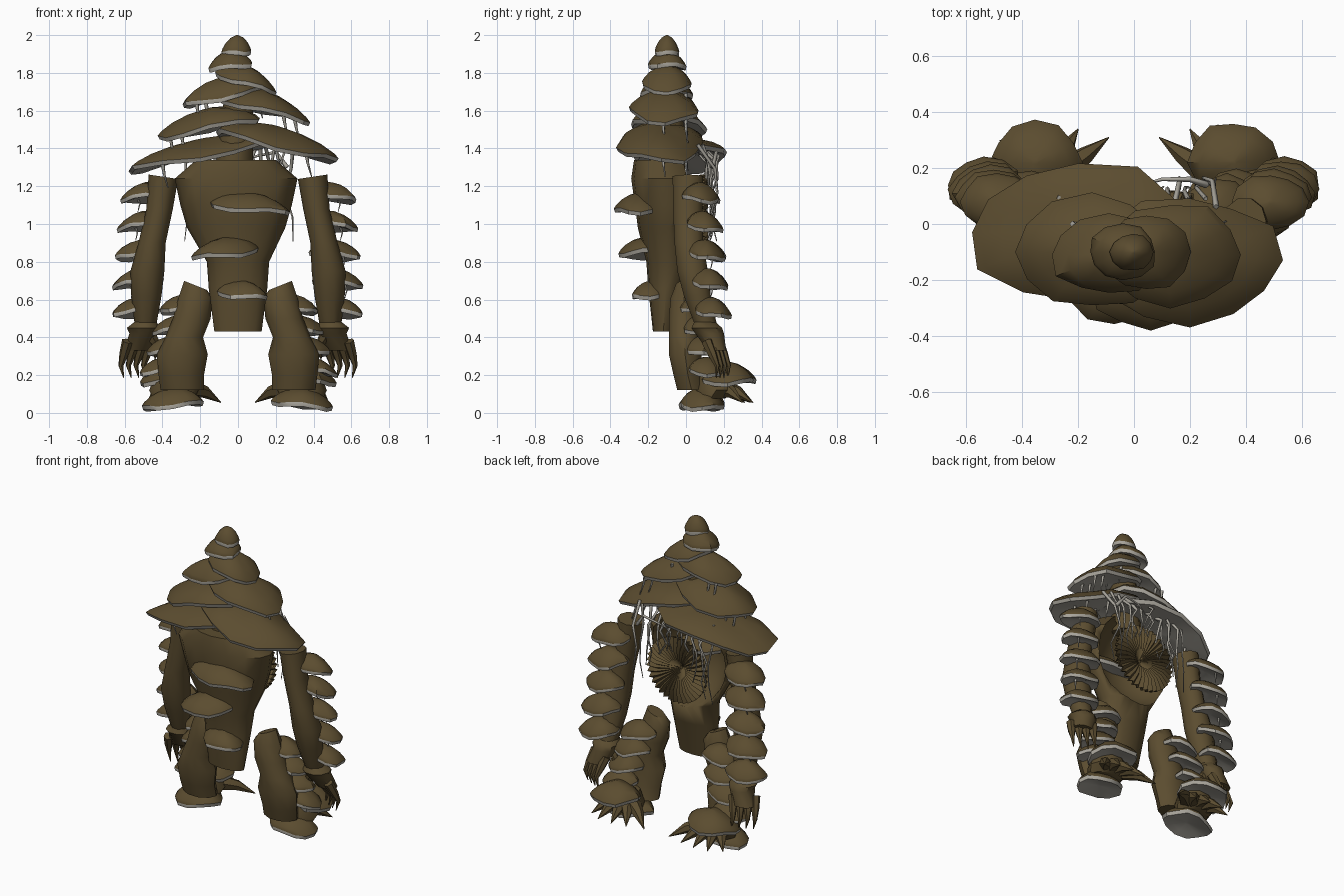
import bpy, bmesh, math, random
from mathutils import Vector

random.seed(4)
old = bpy.data.objects.get("Cube")
if old:
    bpy.data.objects.remove(old)


def material(name, rgb):
    m = bpy.data.materials.new(name)
    m.use_nodes = True
    m.diffuse_color = (*rgb, 1)
    m.node_tree.nodes["Principled BSDF"].inputs["Base Color"].default_value = (*rgb, 1)
    return m


BROWN = material("bark brown", (0.105, 0.073, 0.029))
GREY = material("pale grey", (0.39, 0.37, 0.325))


def finish(name, bm, angle=40):
    bmesh.ops.recalc_face_normals(bm, faces=bm.faces)
    me = bpy.data.meshes.new(name)
    bm.to_mesh(me)
    bm.free()
    me.materials.append(BROWN)
    me.materials.append(GREY)
    ob = bpy.data.objects.new(name, me)
    bpy.context.collection.objects.link(ob)
    bpy.ops.object.select_all(action='DESELECT')
    ob.select_set(True)
    bpy.context.view_layer.objects.active = ob
    bpy.ops.object.shade_smooth_by_angle(angle=math.radians(angle))
    return ob


def skin(bm, rings, mats=None):
    """Join successive vertex rings with quads and close both ends."""
    for k, (a, b) in enumerate(zip(rings, rings[1:])):
        for i in range(len(a)):
            j = (i + 1) % len(a)
            f = bm.faces.new((a[i], a[j], b[j], b[i]))
            f.material_index = mats[k] if mats else 0
    for k, r in ((0, rings[0]), (-1, rings[-1])):
        f = bm.faces.new(r)
        f.material_index = mats[k] if mats else 0


def loft(name, sections, n=12, tilt=0):
    """Sections are (z, x, y, half width, half depth); tilt slants the first one."""
    bm = bmesh.new()
    rings = []
    for k, (z, x, y, rx, ry) in enumerate(sections):
        slant = 0 if k else tilt
        ring = []
        for i in range(n):
            a = 2 * math.pi * i / n
            dx = rx * math.cos(a)
            ring.append(bm.verts.new((x + dx, y + ry * math.sin(a), z + slant * dx)))
        rings.append(ring)
    skin(bm, rings)
    return finish(name, bm)


def cap(name, x, y, z, rx, ry, h, slope=0, slope_y=0, rim=0.022, n=12):
    """Domed bracket with a grey rim and underside; slopes shear it sideways."""
    bm = bmesh.new()
    wobble = [random.uniform(0.9, 1.05) for _ in range(n)]
    phase = random.uniform(0, 6)
    profile = ((0.07, h), (0.42, h * 0.84), (0.72, h * 0.55), (0.92, h * 0.22), (1, 0),
               (0.96, -rim), (0.6, -rim * 0.5), (0.1, 0))
    rings = []
    for s, dz in profile:
        ring = []
        for i in range(n):
            a = 2 * math.pi * i / n
            dx, dy = rx * s * wobble[i] * math.cos(a), ry * s * wobble[i] * math.sin(a)
            wave = 0.07 * min(rx, ry) * s * math.sin(3 * a + phase)
            ring.append(bm.verts.new((x + dx, y + dy, z + dz + wave + slope * dx + slope_y * dy)))
        rings.append(ring)
    skin(bm, rings, (0, 0, 0, 0, 1, 1, 1, 1))
    return finish(name, bm)


def spike(name, points, radius, n=6):
    """Tapered claw that follows a path."""
    bm = bmesh.new()
    pts = [Vector(p) for p in points]
    rings = []
    for k, p in enumerate(pts):
        d = (pts[min(k + 1, len(pts) - 1)] - pts[max(k - 1, 0)]).normalized()
        u = d.orthogonal().normalized()
        v = d.cross(u)
        r = max(radius * (1 - (k / (len(pts) - 1)) ** 1.5), 0.002)
        rings.append([bm.verts.new(p + r * (math.cos(2 * math.pi * i / n) * u
                                            + math.sin(2 * math.pi * i / n) * v)) for i in range(n)])
    skin(bm, rings)
    return finish(name, bm)


# Torso, hollowed at the back
torso = loft("torso", [(0.43, 0, -0.12, 0.125, 0.055), (0.66, 0, -0.105, 0.155, 0.095),
                       (0.8, 0, -0.09, 0.165, 0.12), (0.98, -0.01, -0.09, 0.26, 0.165),
                       (1.1, -0.01, -0.095, 0.295, 0.175), (1.24, -0.01, -0.11, 0.325, 0.18),
                       (1.34, -0.01, -0.12, 0.21, 0.155)], 16)
bm = bmesh.new()
bmesh.ops.create_uvsphere(bm, u_segments=20, v_segments=12, radius=1)
for v in bm.verts:
    v.co = (v.co.x * 0.29 - 0.01, v.co.y * 0.32 + 0.1, v.co.z * 0.32 + 1.09)
hollow = finish("hollow_cutter", bm)
hollow.hide_render = True
hollow.hide_set(True)
cut = torso.modifiers.new("hollow", 'BOOLEAN')
cut.operation = 'DIFFERENCE'
cut.object = hollow

# Pleated gill disc, set proud of the hollow
bm = bmesh.new()
rings = []
for r, y in ((0.01, 0.05), (0.07, 0.09), (0.14, 0.11), (0.213, 0.095), (0.205, 0.075), (0.01, 0.0)):
    ring = []
    for i in range(72):
        a = 2 * math.pi * i / 72
        pleat = 0.07 * r if i % 2 else -0.07 * r
        ring.append(bm.verts.new((r * math.cos(a), y + pleat, 1.05 + r * math.sin(a))))
    rings.append(ring)
skin(bm, rings)
finish("gill_disc", bm, 20)

# Head column and stacked caps
loft("neck", [(1.3, -0.02, -0.1, 0.1, 0.1), (1.6, 0, -0.1, 0.08, 0.09), (1.9, -0.01, -0.1, 0.05, 0.05)], 10)
for i, c in enumerate([
        (-0.005, -0.1, 1.915, 0.08, 0.07, 0.085, 0.0), (-0.04, -0.1, 1.84, 0.125, 0.1, 0.08, 0.1),
        (0.045, -0.1, 1.75, 0.16, 0.14, 0.09, -0.28), (-0.09, -0.11, 1.675, 0.215, 0.15, 0.1, 0.2),
        (0.13, -0.11, 1.61, 0.26, 0.19, 0.1, -0.25), (-0.15, -0.1, 1.515, 0.29, 0.21, 0.1, 0.2),
        (0.2, -0.13, 1.42, 0.33, 0.235, 0.1, -0.24), (-0.2, -0.03, 1.365, 0.41, 0.26, 0.085, 0.2)]):
    cap(f"head_cap_{i + 1}", *c)

# Brackets on the front of the torso
cap("chest_bracket", 0.06, -0.24, 1.09, 0.23, 0.135, 0.08, -0.08, 0.05)
cap("belly_bracket", -0.07, -0.225, 0.85, 0.185, 0.13, 0.08, 0.08, 0.05)
cap("waist_bracket", 0.03, -0.19, 0.63, 0.135, 0.1, 0.07, -0.05, 0.05)

for side, s in (("left", 1), ("right", -1)):
    # Arm and hand
    loft(side + "_arm", [(z, s * x, y, rx, ry) for z, x, y, rx, ry in (
        (1.25, 0.395, 0.01, 0.078, 0.085), (1.08, 0.415, 0.01, 0.07, 0.082),
        (0.9, 0.455, 0.015, 0.072, 0.08), (0.75, 0.48, 0.035, 0.09, 0.085),
        (0.62, 0.485, 0.06, 0.08, 0.075), (0.45, 0.49, 0.11, 0.055, 0.06))], 10, s * 0.15)
    loft(side + "_hand", [(z, s * x, y, rx, ry) for z, x, y, rx, ry in (
        (0.48, 0.49, 0.1, 0.06, 0.06), (0.45, 0.5, 0.11, 0.088, 0.085),
        (0.42, 0.5, 0.125, 0.075, 0.08), (0.33, 0.535, 0.165, 0.07, 0.05))], 10)
    for i in range(4):
        x, y = 0.475 + 0.04 * i, 0.2 - 0.02 * i
        spike(f"{side}_finger_{i + 1}", [(s * (x - 0.01), y - 0.03, 0.38), (s * (x + 0.01), y, 0.31),
                                        (s * (x + 0.025), y + 0.025, 0.25),
                                        (s * (x + 0.01), y + 0.02, 0.185)], 0.03)
    spike(side + "_thumb", [(s * 0.47, 0.11, 0.42), (s * 0.43, 0.12, 0.36), (s * 0.44, 0.15, 0.28)], 0.035)

    # Brackets down the arm
    for i in range(5):
        cap(f"{side}_arm_bracket_{i + 1}", s * (0.49 + 0.012 * i), 0.08 + 0.015 * i,
            1.145 - 0.152 * i, 0.135, 0.1, 0.075, -s * 0.1, -0.15, 0.02)

    # Leg
    loft(side + "_leg", [(z, s * x, y, rx, ry) for z, x, y, rx, ry in (
        (0.675, 0.225, -0.01, 0.06, 0.045), (0.61, 0.225, -0.01, 0.09, 0.075),
        (0.5, 0.245, -0.01, 0.1, 0.085), (0.4, 0.285, -0.01, 0.1, 0.085),
        (0.31, 0.295, -0.005, 0.135, 0.09), (0.2, 0.3, 0.01, 0.12, 0.08),
        (0.12, 0.295, 0.03, 0.115, 0.08))], 10, s * 0.4)
    # Brackets down the back of the leg
    for i in range(4):
        cap(f"{side}_leg_bracket_{i + 1}", s * (0.3 + 0.033 * i), 0.065 + 0.015 * i,
            0.555 - 0.11 * i, 0.125, 0.1, 0.07, -s * 0.12, -0.1, 0.02)
    # Foot
    cap(side + "_foot_bracket", s * 0.355, 0.22, 0.18, 0.165, 0.15, 0.09, -s * 0.08, 0.03)
    cap(side + "_foot", s * 0.345, 0.085, 0.048, 0.165, 0.12, 0.085, s * -0.1, 0.0)
    loft(side + "_heel", [(0.075, s * 0.34, 0.13, 0.11, 0.08), (0.12, s * 0.34, 0.16, 0.13, 0.11),
                          (0.2, s * 0.34, 0.16, 0.1, 0.09)], 10)
    for i, (x, y) in enumerate(((0.09, 0.31), (0.2, 0.34), (0.3, 0.355), (0.4, 0.35), (0.48, 0.3))):
        spike(f"{side}_claw_{i + 1}",
              [(s * (0.33 + k * (x - 0.33)), 0.13 + k * (y - 0.13), z)
               for k, z in ((0.3, 0.13), (0.65, 0.11), (1, 0.055))], 0.05)


# Hanging roots
def root(curve, points, radius):
    sp = curve.splines.new('POLY')
    sp.points.add(len(points) - 1)
    for k, (pt, p) in enumerate(zip(sp.points, points)):
        pt.co = (*p, 1)
        pt.radius = radius * (1 - 0.75 * k / (len(points) - 1))


curve = bpy.data.curves.new("hanging_roots", 'CURVE')
curve.dimensions = '3D'
curve.bevel_depth = 0.01
curve.bevel_resolution = 0
curve.use_fill_caps = True
# Outer roots hang lower so that the disc stays clear
for i in range(16):
    x = -0.27 + 0.54 * i / 15
    y = random.uniform(0.1, 0.15)
    drop = random.uniform(0.14, 0.22) + 1.2 * abs(x)
    root(curve, [(x + random.uniform(-0.025, 0.025), y + random.uniform(-0.02, 0.03) - 0.07 * (k == 0),
                  1.42 - drop * k / 4) for k in range(5)], random.uniform(0.8, 1.3))
# Thick root strung along behind the shoulders
root(curve, [(0.26, 0.14, 1.3), (0.2, 0.16, 1.38), (0.1, 0.16, 1.36), (0.03, 0.14, 1.33)], 1.3)
# Short roots between the head caps
for x, z in ((-0.22, 1.64), (-0.17, 1.64), (0.1, 1.69), (0.24, 1.58), (0.3, 1.56),
             (-0.3, 1.48), (-0.36, 1.47), (0.2, 1.41), (0.36, 1.38), (-0.4, 1.32)):
    for y in (-0.12, 0.0):
        root(curve, [(x, y, z), (x + 0.01, y, z - 0.06), (x + 0.03, y + 0.01, z - 0.13)], 1.1)
# Short roots under the arm brackets
for s in (1, -1):
    for i in range(4):
        x, z = s * (0.53 + 0.012 * i), 1.135 - 0.152 * i
        root(curve, [(x, 0.13, z), (x + 0.01, 0.14, z - 0.03), (x, 0.13, z - 0.07)], 0.9)
curve.materials.append(GREY)
bpy.context.collection.objects.link(bpy.data.objects.new("hanging_roots", curve))
